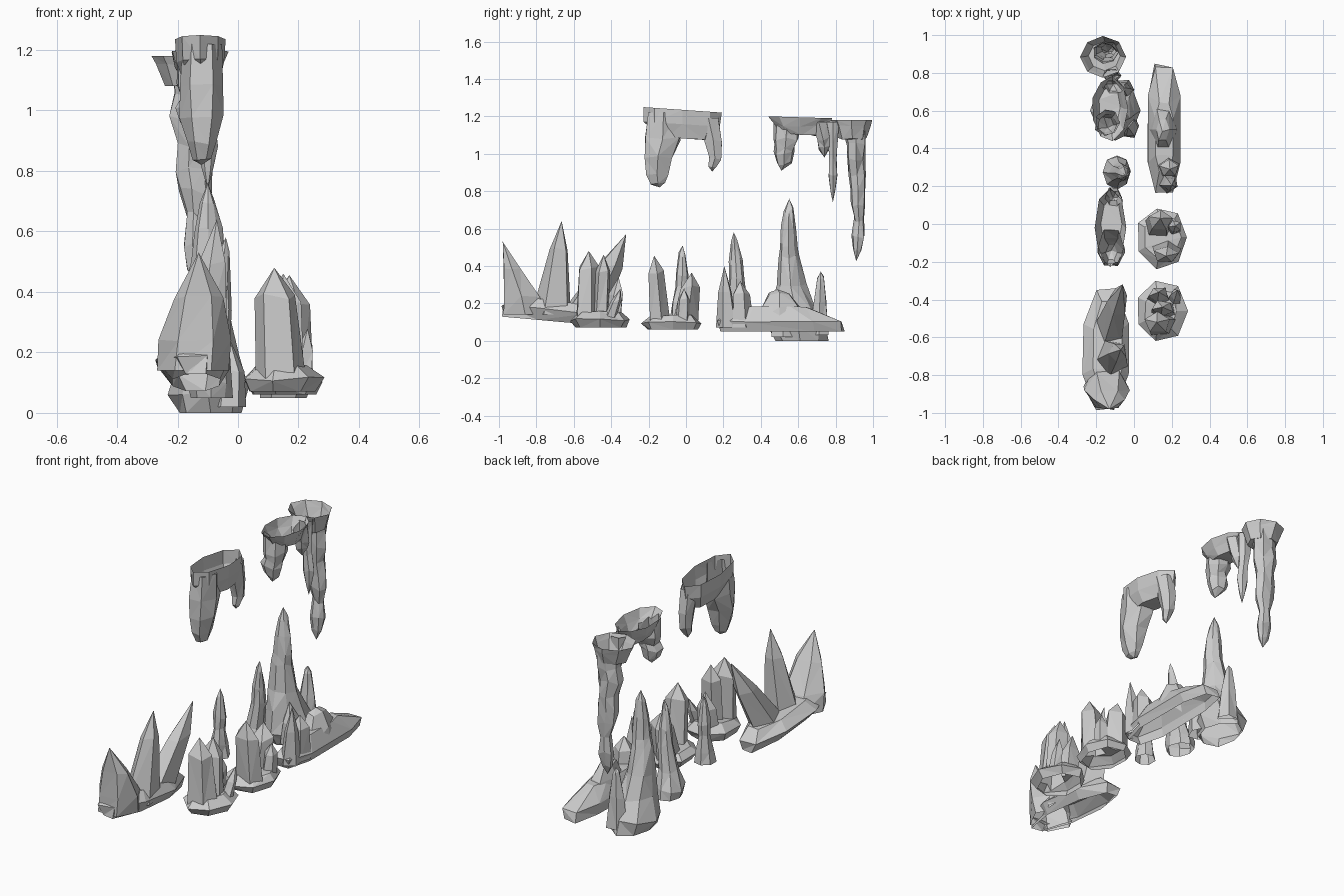
import bpy, bmesh, math, random

random.seed(4)


def loft(name, rows, n=7, jitter=0.1, tilt=0.0, turn=0.0, square=1.0):
    """Closed faceted rock through rings (x, y, z, rx, ry); a zero radius makes a tip."""
    bm = bmesh.new()
    rings = []
    for i, (x, y, z, rx, ry) in enumerate(rows):
        if rx == 0:
            rings.append([bm.verts.new((x, y, z))])
            continue
        ring = []
        for k in range(n):
            a = 2 * math.pi * k / n + turn
            f = 1 + random.uniform(-jitter, jitter)
            dz = 0 if i == 0 else random.uniform(-jitter, jitter) * 0.15
            c, s = math.cos(a), math.sin(a)
            px = rx * math.copysign(abs(c) ** square, c) * f
            py = ry * math.copysign(abs(s) ** square, s) * f
            ring.append(bm.verts.new((x + px, y + py, z + tilt * py + dz)))
        rings.append(ring)
    for lo, hi in zip(rings, rings[1:]):
        for k in range(n):
            j = (k + 1) % n
            if len(hi) == 1:
                bm.faces.new((lo[k], lo[j], hi[0]))
            elif random.random() < 0.5:
                bm.faces.new((lo[k], lo[j], hi[j]))
                bm.faces.new((lo[k], hi[j], hi[k]))
            else:
                bm.faces.new((lo[k], lo[j], hi[k]))
                bm.faces.new((lo[j], hi[j], hi[k]))
    bm.faces.new(rings[0])
    if len(rings[-1]) > 1:
        bm.faces.new(rings[-1])
    bmesh.ops.triangulate(bm, faces=[f for f in bm.faces if len(f.verts) > 4])
    bmesh.ops.recalc_face_normals(bm, faces=bm.faces)
    mesh = bpy.data.meshes.new(name)
    bm.to_mesh(mesh)
    bm.free()
    ob = bpy.data.objects.new(name, mesh)
    bpy.context.collection.objects.link(ob)
    return ob


def crystal(name, base, tip, rx, ry, shoulder=0.65, n=5, swell=0.85):
    """Leaning prism with a pointed end."""
    mid = [b + (t - b) * shoulder for b, t in zip(base, tip)]
    return loft(name, [(*base, rx, ry), (*mid, rx * swell, ry * swell), (*tip, 0, 0)],
                n=n, jitter=0.08, turn=random.uniform(0, 1))


def fuse(name, parts, open_side):
    """Union the parts into one skin and open its flat attachment side (+1 top, -1 bottom)."""
    body = parts[0]
    for p in parts[1:]:
        m = body.modifiers.new("union", 'BOOLEAN')
        m.operation, m.solver, m.object = 'UNION', 'EXACT', p
    bpy.context.view_layer.update()
    graph = bpy.context.evaluated_depsgraph_get()
    mesh = bpy.data.meshes.new_from_object(body.evaluated_get(graph))
    body.modifiers.clear()
    body.data = mesh
    body.name = name
    for p in parts[1:]:
        bpy.data.objects.remove(p)
    bm = bmesh.new()
    bm.from_mesh(mesh)
    flat = [f for f in bm.faces if f.normal.z * open_side > 0.97]
    bmesh.ops.delete(bm, geom=flat, context='FACES')
    bm.to_mesh(mesh)
    bm.free()


# Large crystal ridge at the front left
fuse("crystal_ridge", [
    loft("base", [(-.14, -.66, .10, .085, .34), (-.15, -.66, .16, .13, .345),
                  (-.14, -.66, .21, .08, .27)], n=8, jitter=.04, tilt=-.09, turn=.39),
    loft("front", [(-.15, -.86, .14, .12, .13), (-.14, -.88, .24, .12, .11),
                   (-.13, -.93, .38, .085, .05), (-.13, -.98, .53, 0, 0)], n=6, jitter=.05),
    crystal("middle", (-.12, -.71, .14), (-.07, -.665, .64), .10, .11, .7, swell=.5),
    crystal("back", (-.13, -.56, .14), (-.06, -.32, .57), .09, .13, .6, swell=.6)], -1)

# Two crystal clusters on the right
fuse("front_cluster", [
    loft("base", [(.14, -.46, .07, .11, .14), (.145, -.46, .11, .135, .16),
                  (.14, -.46, .15, .09, .12)], n=7, jitter=.06)] + [
    crystal("spike", *a) for a in [
        ((.14, -.53, .11), (.12, -.52, .48), .085, .07, .75),
        ((.16, -.46, .11), (.15, -.44, .46), .07, .05, .75),
        ((.13, -.39, .11), (.13, -.36, .34), .065, .05, .6),
        ((.21, -.41, .11), (.23, -.35, .28), .035, .035, .6)]], -1)

fuse("middle_cluster", [
    loft("base", [(.15, -.07, .06, .11, .14), (.15, -.07, .10, .135, .165),
                  (.15, -.07, .13, .10, .12)], n=7, jitter=.06)] + [
    crystal("spike", *a) for a in [
        ((.17, -.14, .10), (.17, -.17, .455), .08, .055, .75),
        ((.13, -.01, .10), (.14, .03, .365), .08, .07, .7),
        ((.21, -.02, .10), (.22, -.01, .28), .04, .04, .7)]], -1)

# Long slab rock at the back right
fuse("slab_rock", [
    loft("base", [(.15, .51, .05, .08, .35), (.16, .50, .105, .09, .345),
                  (.16, .46, .18, .05, .19)], n=8, jitter=.03, turn=.39, square=.7),
    loft("mound", [(.16, .50, .08, .085, .16), (.155, .50, .18, .065, .12),
                   (.15, .50, .25, .035, .06), (.15, .49, .275, 0, 0)], n=6),
    crystal("spire", (.18, .22, .07), (.20, .205, .40), .06, .06, .6, swell=.6),
    crystal("spire", (.18, .30, .07), (.19, .29, .32), .065, .06, .7)], -1)

# Tall stalagmite with side rocks
fuse("tall_stalagmite", [
    loft("body", [(-.09, .61, 0, .105, .14), (-.10, .60, .07, .125, .16),
                  (-.10, .58, .18, .10, .12), (-.105, .56, .30, .078, .08),
                  (-.105, .55, .45, .06, .055), (-.10, .548, .50, .057, .048),
                  (-.10, .548, .60, .046, .04), (-.10, .55, .70, .026, .026),
                  (-.10, .552, .76, 0, 0)], n=8, jitter=.09),
    loft("spire", [(-.06, .71, .03, .065, .06), (-.06, .715, .20, .045, .04),
                   (-.06, .72, .34, .02, .02), (-.06, .72, .37, 0, 0)], n=6),
    loft("rock", [(-.03, .52, .02, .06, .07), (-.02, .51, .15, .045, .05),
                  (-.03, .51, .25, 0, 0)], n=6)], -1)

# Slim stalagmites under the roof formations
fuse("slim_stalagmite", [
    loft("body", [(-.09, .28, .05, .07, .09), (-.09, .275, .10, .07, .085),
                  (-.08, .27, .20, .05, .055), (-.06, .27, .34, .04, .04),
                  (-.055, .265, .42, .03, .035), (-.045, .257, .53, .018, .015),
                  (-.04, .255, .58, 0, 0)], n=8)], -1)
fuse("small_stalagmite", [
    loft("body", [(-.10, -.03, .13, .055, .06), (-.10, -.03, .20, .045, .05),
                  (-.10, -.025, .28, .03, .032), (-.10, -.02, .36, .036, .035),
                  (-.10, -.02, .46, .02, .018), (-.10, -.018, .51, 0, 0)], n=7)], -1)

# Front roof arch with one thick and one thin leg
fuse("roof_arch", [
    loft("roof", [(-.125, -.02, 1.235, .085, .21), (-.125, -.02, 1.16, .08, .205),
                  (-.12, .0, 1.085, .055, .14)], n=8, jitter=.03, tilt=-.07),
    loft("thick_leg", [(-.12, -.12, 1.22, .065, .09), (-.12, -.125, 1.08, .075, .105),
                       (-.12, -.15, .98, .07, .085), (-.12, -.155, .89, .05, .07),
                       (-.12, -.15, .84, .03, .045), (-.12, -.14, .82, 0, 0)], n=6, jitter=.06),
    loft("thin_leg", [(-.11, .12, 1.19, .05, .06), (-.11, .145, 1.07, .042, .05),
                      (-.11, .155, .98, .035, .035), (-.11, .14, .93, .022, .025),
                      (-.11, .14, .905, 0, 0)], n=6)], 1)

# Middle roof formation with two stalactites
fuse("middle_roof", [
    loft("roof", [(-.13, .61, 1.195, .095, .17), (-.13, .61, 1.15, .08, .14),
                  (-.13, .62, 1.10, .055, .11)], n=9, jitter=.05, tilt=-.03),
    loft("stalactite", [(-.14, .54, 1.18, .06, .07), (-.14, .535, 1.08, .068, .075),
                        (-.14, .53, 1.04, .05, .055), (-.15, .525, 1.0, .062, .058),
                        (-.15, .525, .95, .045, .045), (-.14, .51, .91, 0, 0)], n=7),
    loft("short_stalactite", [(-.11, .71, 1.17, .05, .05), (-.11, .735, 1.08, .045, .04),
                              (-.11, .74, 1.03, .032, .032), (-.11, .74, .98, 0, 0)], n=6)], 1)

# Back roof formation with one long and one slim stalactite
fuse("back_roof", [
    loft("roof", [(-.165, .885, 1.18, .12, .112), (-.16, .885, 1.15, .11, .10),
                  (-.155, .89, 1.08, .085, .078)], n=8, jitter=.04),
    loft("long_stalactite", [(-.15, .90, 1.16, .07, .07), (-.15, .91, 1.05, .065, .055),
                             (-.16, .91, .97, .075, .048), (-.15, .915, .88, .05, .045),
                             (-.15, .92, .80, .06, .042), (-.14, .92, .73, .055, .038),
                             (-.14, .925, .65, .032, .026), (-.14, .92, .56, .045, .036),
                             (-.14, .915, .48, .03, .022), (-.14, .91, .425, 0, 0)], n=7)], 1)
fuse("slim_stalactite", [
    loft("body", [(-.12, .785, 1.17, .045, .035), (-.12, .785, 1.06, .04, .03),
                  (-.11, .785, .98, .027, .022), (-.10, .785, .88, .034, .027),
                  (-.10, .785, .80, .018, .015), (-.10, .785, .74, 0, 0)], n=6)], 1)
